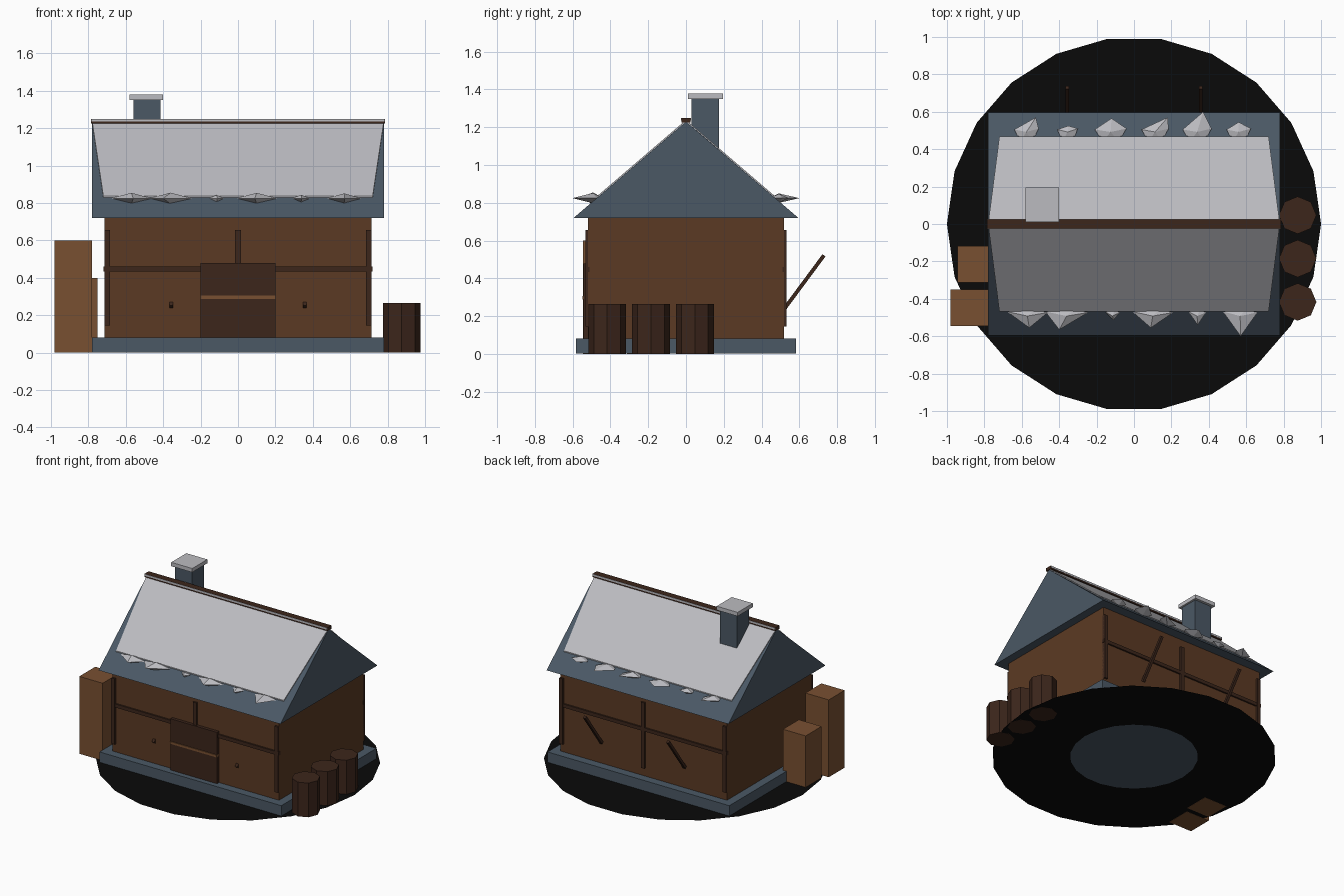
import bpy, bmesh, math
from itertools import product
from mathutils import Vector, Matrix

if "Cube" in bpy.data.objects:
    bpy.data.objects.remove(bpy.data.objects["Cube"])


def material(name, rgb):
    m = bpy.data.materials.new(name)
    m.diffuse_color = (*rgb, 1)
    m.use_nodes = True
    m.node_tree.nodes["Principled BSDF"].inputs["Base Color"].default_value = m.diffuse_color
    return m


WALL = material("wall_wood", (0.105, 0.042, 0.017))
DARK = material("dark_wood", (0.045, 0.019, 0.011))
LIGHT = material("light_wood", (0.19, 0.08, 0.031))
SLATE = material("slate", (0.07, 0.098, 0.13))
SNOW = material("snow", (0.5, 0.5, 0.53))
BLACK = material("black_soil", (0.003, 0.003, 0.003))


def finish(name, bm, mat):
    bmesh.ops.recalc_face_normals(bm, faces=bm.faces[:])
    mesh = bpy.data.meshes.new(name)
    bm.to_mesh(mesh)
    bm.free()
    mesh.materials.append(mat)
    ob = bpy.data.objects.new(name, mesh)
    bpy.context.collection.objects.link(ob)
    return ob


def hull(name, points, mat):
    """Convex solid around a handful of points."""
    bm = bmesh.new()
    for p in points:
        bm.verts.new(p)
    bmesh.ops.convex_hull(bm, input=bm.verts[:])
    bmesh.ops.dissolve_limit(bm, angle_limit=0.01, verts=bm.verts[:], edges=bm.edges[:])
    return finish(name, bm, mat)


def box(name, x, y, z, mat):
    return hull(name, product(x, y, z), mat)


def circle(r, n, z, cx=0, cy=0):
    return [(cx + r * math.cos(2 * math.pi * i / n), cy + r * math.sin(2 * math.pi * i / n), z)
            for i in range(n)]


# Ground ring
bm = bmesh.new()
outer = [bm.verts.new(p) for p in circle(1.0, 22, 0.001)]
inner = [bm.verts.new(p) for p in circle(0.45, 22, 0.001)]
for i in range(22):
    j = (i + 1) % 22
    bm.faces.new((outer[i], outer[j], inner[j], inner[i]))
finish("ground_ring", bm, BLACK)

# House body
box("foundation", (-0.78, 0.78), (-0.583, 0.583), (0.002, 0.082), SLATE)
box("walls", (-0.715, 0.715), (-0.518, 0.518), (0.08, 0.72), WALL)
EAVE_Y, EAVE_Z, RIDGE_Z = 0.595, 0.72, 1.23
hull("roof", [(x, y, z) for x in (-0.78, 0.78)
              for y, z in ((-EAVE_Y, EAVE_Z), (EAVE_Y, EAVE_Z), (0, RIDGE_Z))], SLATE)


def roof_z(y):
    return RIDGE_Z - abs(y) / EAVE_Y * (RIDGE_Z - EAVE_Z)


# Snow sheets on both slopes
for s, side in ((-1, "front"), (1, "back")):
    corners = [(-0.78, 0), (0.78, 0), (0.72, 0.467), (-0.72, 0.467)]
    hull(side + "_snow_sheet", [(x, s * y, roof_z(y) + t) for x, y in corners
                                for t in (0.001, 0.009)], SNOW)

# Ridge beam with snow along its sides
box("ridge_beam", (-0.785, 0.785), (-0.025, 0.025), (1.225, 1.25), DARK)
box("ridge_snow", (-0.784, 0.784), (-0.027, 0.027), (1.235, 1.249), SNOW)

# Chimney
box("chimney", (-0.56, -0.415), (0.03, 0.175), (1.03, 1.35), SLATE)
box("chimney_cap", (-0.58, -0.4), (0.01, 0.195), (1.35, 1.38), SNOW)

# Timber framing on the long walls
for s, side in ((-1, "front"), (1, "back")):
    for x, tag in ((-0.7, "left"), (0, "middle"), (0.7, "right")):
        box(f"{side}_{tag}_post", (x - 0.015, x + 0.015),
            (s * 0.51, s * 0.533), (0.145, 0.655), DARK)
    box(side + "_rail", (-0.72, 0.72), (s * 0.51, s * 0.53), (0.433, 0.46), DARK)
    # Leaning braces, tilted the same way on both walls
    for x, tag in ((-0.357, "left"), (0.357, "right")):
        ob = box(f"{side}_{tag}_brace", (-0.01, 0.01), (-0.01, 0.01), (0, 0.345), DARK)
        ob.data.transform(Matrix.Translation((x, s * 0.525, 0.245))
                          @ Matrix.Rotation(-math.atan2(0.2, 0.27), 4, 'X'))

# Door
box("door", (-0.2, 0.2), (-0.543, -0.5), (0.08, 0.48), DARK)
box("door_bar", (-0.2, 0.2), (-0.549, -0.52), (0.288, 0.306), LIGHT)

# Barrels and crates beside the house
for i, y in enumerate((-0.417, -0.185, 0.047)):
    hull(f"barrel_{i + 1}", circle(0.1, 8, 0, 0.875, y) + circle(0.1, 8, 0.265, 0.875, y), DARK)
box("tall_crate", (-0.98, -0.78), (-0.545, -0.35), (0, 0.6), LIGHT)
box("short_crate", (-0.945, -0.75), (-0.312, -0.117), (0, 0.4), LIGHT)

# Snow clumps along the eaves: left x, right x, tip x, tip y
CLUMPS = {
    -1: [(-0.68, -0.46, -0.56, 0.555), (-0.475, -0.245, -0.4, 0.565), (-0.155, -0.075, -0.11, 0.515),
         (-0.01, 0.21, 0.09, 0.555), (0.29, 0.385, 0.34, 0.54), (0.475, 0.66, 0.57, 0.6)],
    1: [(-0.64, -0.51, -0.525, 0.57), (-0.41, -0.3, -0.35, 0.525), (-0.21, -0.04, -0.12, 0.565),
        (0.04, 0.185, 0.18, 0.57), (0.26, 0.415, 0.37, 0.6), (0.495, 0.625, 0.56, 0.545)],
}
for s, side in ((-1, "front"), (1, "back")):
    wide_y = 0.468 if s < 0 else 0.505
    for i, (x0, x1, tx, ty) in enumerate(CLUMPS[s]):
        w = x1 - x0
        mid, h = (x0 + x1) / 2, 0.012 + 0.08 * w
        ring = [(x0, wide_y), (x1, wide_y + 0.005), (tx, ty), (x0 + 0.25 * w, 0.44), (x1 - 0.25 * w, 0.44)]
        pts = [(x, s * y, 0.825) for x, y in ring]
        pts += [(mid, s * 0.492, 0.825 + h), (mid, s * 0.495, 0.825 - h)]
        hull(f"{side}_snow_clump_{i + 1}", pts, SNOW)
